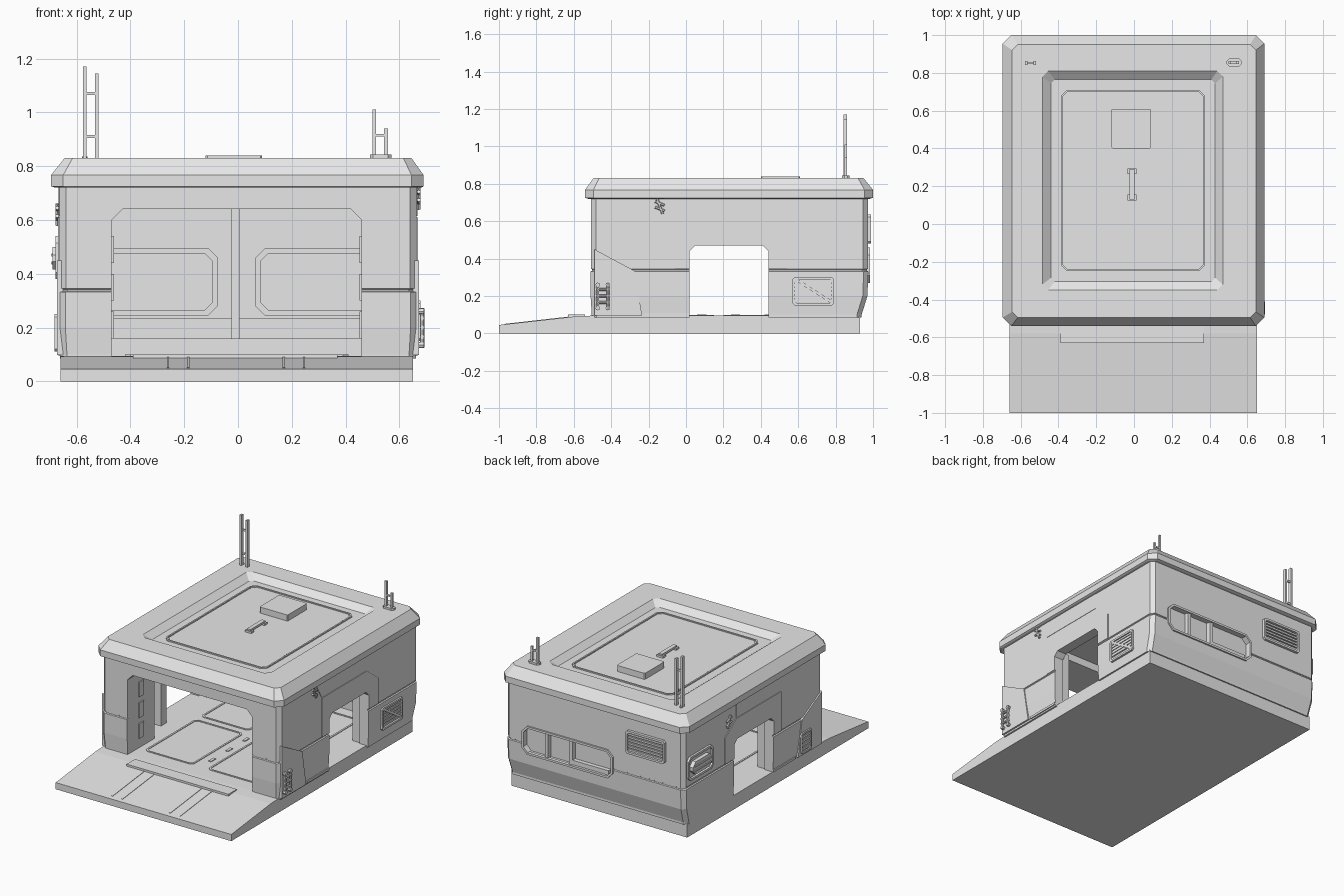
import bpy
import bmesh
from mathutils import Vector

if "Cube" in bpy.data.objects:
    bpy.data.objects.remove(bpy.data.objects["Cube"])

grey = bpy.data.materials.new("plain_grey")
grey.use_nodes = True
grey.diffuse_color = (0.8, 0.8, 0.8, 1)
grey.node_tree.nodes["Principled BSDF"].inputs["Base Color"].default_value = (0.8, 0.8, 0.8, 1)


def finish(name, bm):
    bmesh.ops.recalc_face_normals(bm, faces=bm.faces)
    mesh = bpy.data.meshes.new(name)
    bm.to_mesh(mesh)
    bm.free()
    mesh.materials.append(grey)
    ob = bpy.data.objects.new(name, mesh)
    bpy.context.collection.objects.link(ob)
    return ob


def loft(name, axis, rings, closed=True):
    """Join outlines (points, depth) stacked along an axis."""
    place = {"x": lambda u, v, d: (d, u, v),
             "y": lambda u, v, d: (u, d, v),
             "z": lambda u, v, d: (u, v, d)}[axis]
    bm = bmesh.new()
    loops = [[bm.verts.new(place(u, v, d)) for u, v in pts] for pts, d in rings]
    n = len(loops[0])
    pairs = list(zip(loops, loops[1:]))
    if closed:
        bm.faces.new(loops[0])
        bm.faces.new(loops[-1])
    else:
        pairs.append((loops[-1], loops[0]))
    for a, b in pairs:
        for i in range(n):
            j = (i + 1) % n
            bm.faces.new((a[i], a[j], b[j], b[i]))
    return finish(name, bm)


def prism(name, axis, pts, lo, hi):
    return loft(name, axis, [(pts, lo), (pts, hi)])


def rect(u0, u1, v0, v1, c=0.0):
    """Rectangle outline with cut corners."""
    if c == 0:
        return [(u0, v0), (u1, v0), (u1, v1), (u0, v1)]
    return [(u0 + c, v0), (u1 - c, v0), (u1, v0 + c), (u1, v1 - c),
            (u1 - c, v1), (u0 + c, v1), (u0, v1 - c), (u0, v0 + c)]


def box(name, x, y, z):
    return prism(name, "z", rect(*x, *y), *z)


def frame(name, axis, u, v, c, w, lo, hi):
    """Rectangular rim with cut corners and a sloped inner edge."""
    outer = rect(*u, *v, c)
    lip = rect(u[0] + w, u[1] - w, v[0] + w, v[1] - w, c * 0.8)
    return loft(name, axis, [(outer, lo), (outer, hi), (lip, hi), (lip, lo)], False)


def rod(name, a, b, r, sides=8):
    a, b = Vector(a), Vector(b)
    bm = bmesh.new()
    bmesh.ops.create_cone(bm, cap_ends=True, segments=sides, radius1=r, radius2=r, depth=(b - a).length)
    rot = (b - a).to_track_quat("Z", "Y").to_matrix()
    bmesh.ops.rotate(bm, verts=bm.verts, matrix=rot)
    bmesh.ops.translate(bm, verts=bm.verts, vec=(a + b) / 2)
    return finish(name, bm)


def cut(target, cutter):
    cutter.hide_render = True
    mod = target.modifiers.new("cut", "BOOLEAN")
    mod.operation, mod.solver, mod.object = "DIFFERENCE", "EXACT", cutter
    bpy.context.view_layer.objects.active = target
    bpy.ops.object.modifier_apply(modifier=mod.name)
    bpy.data.objects.remove(cutter)


# Base slab with sloping entry ramp
prism("base_ramp", "x", [(-1, 0), (-1, .045), (-.58, .092), (-.5, .095), (.93, .095), (.93, 0)], -.66, .65)
box("entry_plate", (-.39, .37), (-.63, -.54), (.07, .1))
for x in (-.26, -.185, .17, .245):
    prism("ramp_strip", "x", [(-.97, .045), (-.97, .051), (-.6, .093), (-.6, .08)], x - .004, x + .004)

# Wall shell with a seam groove and a sloped rear skirt
def outline(inset, back):
    return rect(-.667 + inset, .667 - inset, -.51 + inset, back - inset, .025)

walls = loft("walls", "z", [
    (outline(.006, .945), .085), (outline(.006, .945), .1), (outline(0, .97), .2),
    (outline(0, .975), .332), (outline(.008, .975), .335), (outline(.008, .975), .342),
    (outline(.003, .975), .345), (outline(.003, .975), .735)])
cut(walls, box("room_cutter", (-.6, .6), (-.22, .89), (.05, .69)))
cut(walls, prism("entrance_cutter", "y", [(-.47, .05), (-.47, .6), (-.43, .64), (.42, .64), (.46, .6), (.46, .05)], -.7, -.15))
door = [(.02, .05), (.02, .44), (.05, .47), (.41, .47), (.44, .44), (.44, .05)]
cut(walls, prism("door_cutter", "x", door, -.9, .9))
cut(walls, prism("window_cutter", "y", rect(-.13, .53, .28, .45, .035), .94, 1.1))

# Roof with bevelled rim, sunken deck and raised panel
loft("roof", "z", [
    (rect(-.68, .68, -.525, .985, .04), .72), (rect(-.695, .69, -.54, 1, .045), .725),
    (rect(-.695, .69, -.54, 1, .045), .767), (rect(-.645, .645, -.495, .95, .03), .83),
    (rect(-.485, .47, -.35, .81, .03), .83), (rect(-.44, .43, -.305, .765, .02), .795)])
frame("deck_rim", "z", (-.385, .375), (-.25, .71), .03, .01, .79, .803)
prism("deck_panel", "z", rect(-.37, .36, -.235, .695, .025), .79, .799)
prism("roof_hatch", "z", rect(-.12, .09, .4, .61, .006), .79, .84)
for y in (.14, .28):
    box("handle_foot", (-.035, .012), (y - .015, y + .015), (.79, .812))
box("handle_bar", (-.025, .002), (.13, .29), (.808, .822))

# Roof masts
for x, top in ((-.57, 1.17), (-.525, 1.145)):
    box("tall_mast_rail", (x - .007, x + .007), (.842, .862), (.82, top))
for z in (.91, 1.07):
    box("tall_mast_rung", (-.57, -.525), (.847, .857), (z - .006, z + .006))
prism("short_mast_base", "z", rect(.49, .57, .835, .875, .012), .82, .843)
for x, top in ((.507, 1.01), (.55, .94)):
    box("short_mast_rail", (x - .007, x + .007), (.848, .862), (.83, top))
box("short_mast_rung", (.507, .55), (.85, .86), (.91, .92))
rod("roof_stud", (-.57, .865, .82), (-.57, .865, .836), .01)

# Side wall plating, same on both sides
corner = [(-.49, .097), (-.49, .45), (-.275, .335), (-.235, .097)]
surround = [(-.06, .345), (-.06, .61), (.42, .61), (.54, .52), (.54, .345), (.44, .345),
            (.44, .44), (.41, .47), (.05, .47), (.02, .44), (.02, .345)]
upper = [(-.12, .72), (-.06, .614), (.416, .614), (.416, .72)]
for s in (-1, 1):
    prism("corner_plate", "x", corner, s * .65, s * .673)
    prism("door_surround", "x", surround, s * .65, s * .669)
    prism("upper_plate", "x", upper, s * .65, s * .667)
    box("door_sill", sorted((s * .6, s * .668)), (-.22, .02), (.095, .11))
    # Inner door posts and braces
    for y, d in ((-.02, -1), (.48, 1)):
        box("door_post", sorted((s * .54, s * .6)), (y - .03, y + .03), (.095, .5))
        rod("door_brace", (s * .56, y, .45), (s * .56, y + d * .1, .6), .015, 6)
    # Slotted liners inside the entrance
    face = -.47 if s < 0 else .46
    for z in (.16, .3, .44):
        box("jamb_slot", sorted((face, face - s * .008)), (-.39, -.34), (z, z + .1))

# Right-hand clamp and left-hand clamp
for s, y, z in ((1, -.14, .68), (-1, .5, .62)):
    for k in (-1, 1):
        rod("clamp_bar", (s * .672, y - .025, z + k * .015 + .01), (s * .672, y + .025, z + k * .015 - .01), .007, 6)
    rod("clamp_pin", (s * .672, y - .015, z + .04), (s * .672, y + .015, z - .04), .007, 6)

# Louvred vent with diagonal bar
frame("side_vent_rim", "x", (.57, .79), (.15, .3), .01, .013, .655, .678)
for i in range(6):
    z = .168 + i * .021
    prism("side_vent_slat", "x", rect(.58, .78, z, z + .012), .655, .672)
prism("side_vent_diagonal", "x", [(.58, .285), (.6, .29), (.78, .175), (.775, .16)], .66, .677)

# Small ladder on the front corner
for y in (-.472, -.418):
    rod("step_rail", (.685, y, .125), (.685, y, .27), .008)
    for z in (.135, .26):
        rod("step_foot", (.66, y, z), (.692, y, z), .012)
for z in (.165, .2, .235):
    rod("step_rung", (.685, -.48, z), (.685, -.41, z), .008)

# Equipment panels on the opposite side
frame("locker_rim", "x", (.67, .94), (.38, .54), .025, .014, -.655, -.678)
prism("locker_body", "x", rect(.7, .91, .415, .5, .03), -.65, -.69)
for z in (.44, .47):
    rod("locker_rib", (-.69, .72, z), (-.69, .89, z), .006)
frame("filter_rim", "x", (-.37, -.26), (.11, .25), .01, .012, -.655, -.682)
for i in range(4):
    z = .13 + i * .027
    prism("filter_slat", "x", rect(-.36, -.27, z, z + .015), -.655, -.678)

# Rear window with mullions
frame("window_rim", "y", (-.14, .54), (.27, .46), .04, .014, .96, .983)
for x in (.18, .36):
    box("window_mullion", (x - .012, x + .012), (.935, .972), (.28, .45))
box("window_ledge", (-.1, .17), (.935, .968), (.285, .315))

# Rear louvred vent
frame("rear_vent_rim", "y", (-.53, -.24), (.48, .635), .012, .014, .96, .99)
for i in range(6):
    z = .498 + i * .021
    prism("rear_vent_slat", "y", rect(-.52, -.25, z, z + .012), .96, .982)

# Interior rear wall: post, framed panels, bench
box("rear_post", (-.025, .005), (.84, .9), (.09, .64))
for a, b in ((-.56, -.075), (.065, .56)):
    frame("inner_panel_rim", "y", (a, b), (.245, .495), .035, .02, .9, .865)
box("rear_bench", (-.6, .6), (.8, .9), (.09, .16))
box("rear_ledge", (-.6, .6), (.85, .9), (.16, .235))

# Floor plates and drain studs
for a, b in ((-.42, -.06), (.05, .41)):
    for c, d in ((-.4, .15), (.2, .72)):
        frame("floor_rim", "z", (a, b), (c, d), .02, .012, .09, .099)
for i in range(6):
    box("floor_stud", (-.01, .01), (-.3 + i * .18, -.25 + i * .18), (.09, .1))
